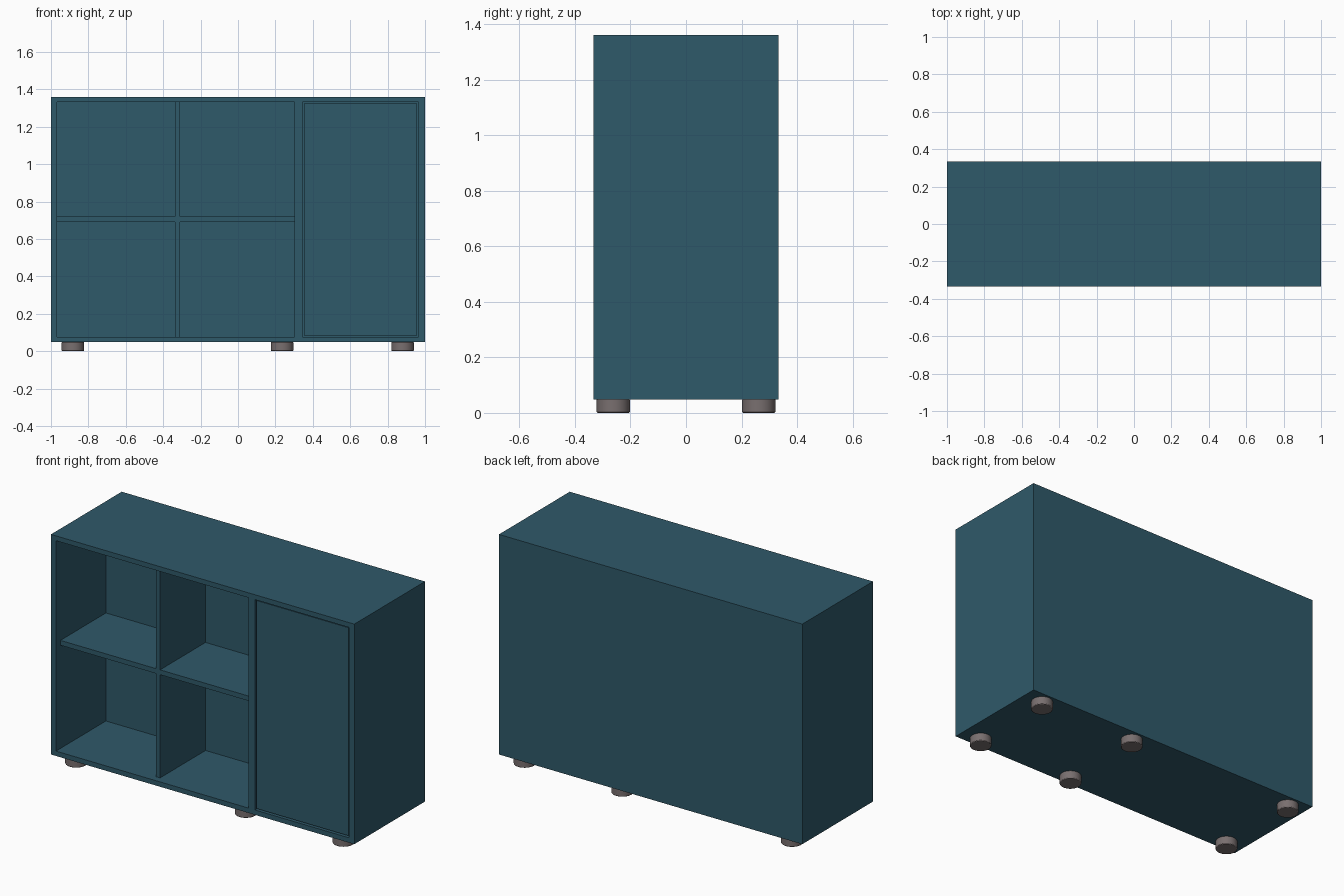
import bpy, math

if "Cube" in bpy.data.objects:
    bpy.data.objects.remove(bpy.data.objects["Cube"])


def material(name, rgb):
    m = bpy.data.materials.new(name)
    m.diffuse_color = (*rgb, 1)
    m.use_nodes = True
    m.node_tree.nodes["Principled BSDF"].inputs["Base Color"].default_value = m.diffuse_color
    return m


blue = material("blue_paint", (0.028, 0.10, 0.142))
grey = material("foot_grey", (0.19, 0.16, 0.16))


def box(name, x, y, z, mat=blue):
    """Box from (min, max) ranges on each axis."""
    bpy.ops.mesh.primitive_cube_add(size=1, location=[sum(r) / 2 for r in (x, y, z)])
    o = bpy.context.object
    o.name = o.data.name = name
    o.scale = [r[1] - r[0] for r in (x, y, z)]
    bpy.ops.object.transform_apply(location=False, rotation=False, scale=True)
    o.data.materials.append(mat)
    return o


FRONT, BACK = -0.333, 0.333
INNER = 0.137               # back wall of the compartments
Z0, Z1 = 0.077, 1.331       # inside bottom and top

# Carcass: a solid case with the shelf opening and door opening cut out
case = box("cabinet_case", (-1, 1), (FRONT, BACK), (0.048, 1.36))
for name, xr in (("shelf_cutter", (-0.967, 0.302)), ("door_cutter", (0.345, 0.964))):
    cutter = box(name, xr, (FRONT - 0.1, INNER), (Z0, Z1))
    mod = case.modifiers.new(name, 'BOOLEAN')
    mod.operation = 'DIFFERENCE'
    mod.solver = 'EXACT'
    mod.object = cutter
    bpy.context.view_layer.objects.active = case
    bpy.ops.object.modifier_apply(modifier=mod.name)
    bpy.data.objects.remove(cutter)

# Divider and shelves, set back slightly from the front rim
SET = FRONT + 0.042
box("divider", (-0.337, -0.31), (SET, INNER), (Z0, Z1))
box("left_shelf", (-0.967, -0.337), (SET, INNER), (0.692, 0.721))
box("right_shelf", (-0.31, 0.302), (SET, INNER), (0.692, 0.721))

# Door with a narrow gap all round
box("door", (0.352, 0.957), (FRONT + 0.006, FRONT + 0.04), (0.085, 1.325))

# Six round feet
for i, x in enumerate((-0.883, 0.236, 0.88)):
    for side, y in (("front", -0.262), ("back", 0.262)):
        bpy.ops.mesh.primitive_cylinder_add(vertices=32, radius=0.06, depth=0.05,
                                            location=(x, y, 0.025))
        foot = bpy.context.object
        foot.name = f"{side}_foot_{i + 1}"
        foot.data.materials.append(grey)
        bev = foot.modifiers.new("rounded_rim", 'BEVEL')
        bev.width = 0.004
        bev.segments = 2
        bev.limit_method = 'ANGLE'
        bev.angle_limit = math.radians(40)
        bpy.ops.object.shade_smooth_by_angle(angle=math.radians(50))
